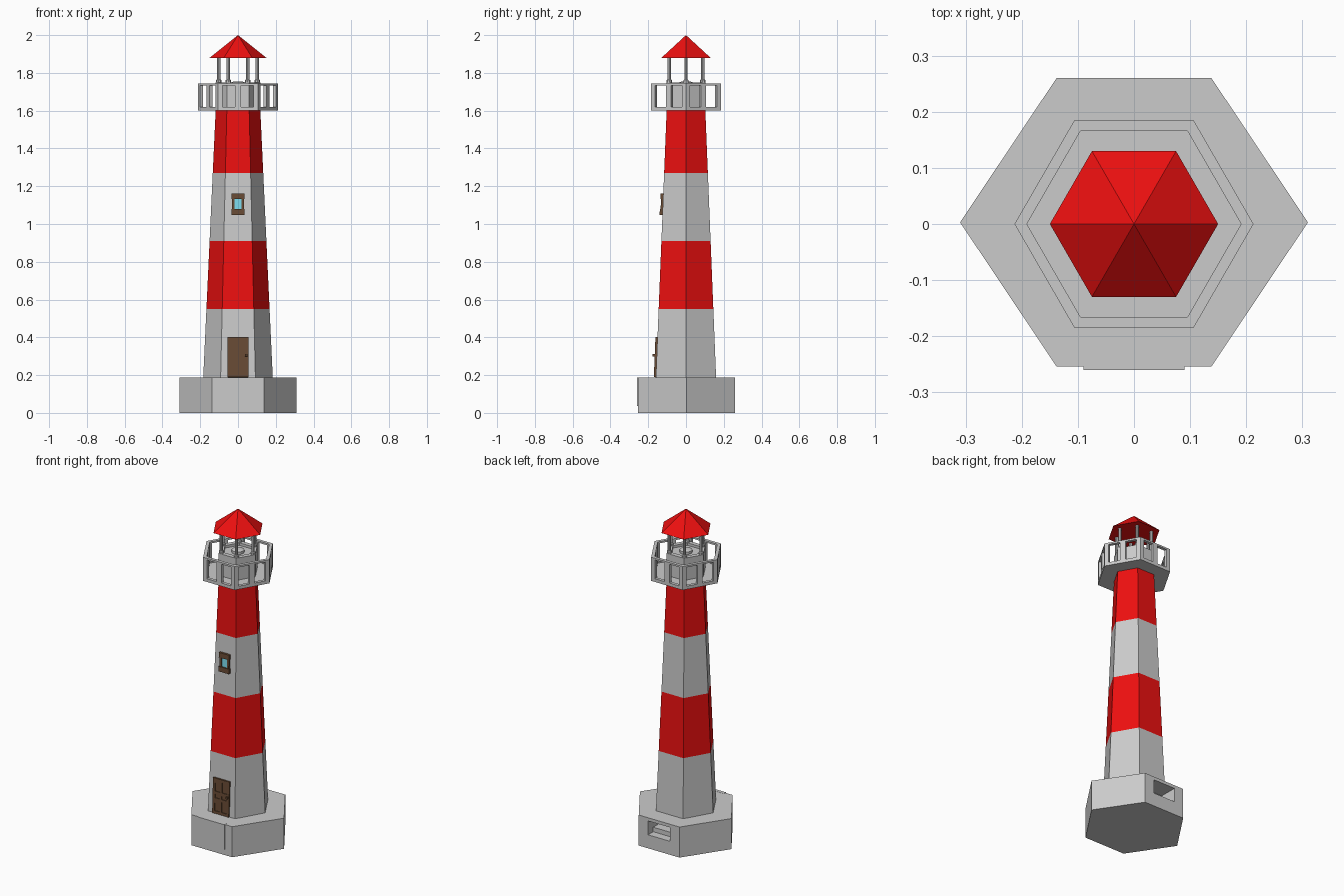
import bpy, bmesh
from math import pi, cos, sin, atan, sqrt
from mathutils import Matrix, Vector

if "Cube" in bpy.data.objects:
    bpy.data.objects.remove(bpy.data.objects["Cube"])


def material(name, rgb):
    m = bpy.data.materials.new(name)
    m.diffuse_color = (*rgb, 1)
    m.use_nodes = True
    m.node_tree.nodes["Principled BSDF"].inputs["Base Color"].default_value = m.diffuse_color
    return m


RED = material("red", (0.85, 0.005, 0.005))
BROWN = material("brown", (0.14, 0.07, 0.035))
BLUE = material("glass", (0.2, 0.7, 0.85))


def finish(name, bm, mat=None):
    bmesh.ops.recalc_face_normals(bm, faces=bm.faces)
    me = bpy.data.meshes.new(name)
    bm.to_mesh(me)
    bm.free()
    ob = bpy.data.objects.new(name, me)
    bpy.context.collection.objects.link(ob)
    if mat:
        me.materials.append(mat)
    return ob


def loft(name, rings, mat=None, n=6, at=(0, 0), closed=False):
    """Stack of n-sided rings given as (radius, z); closed makes a hollow ring."""
    bm = bmesh.new()
    loops = [[bm.verts.new((at[0] + r * cos(2 * pi * i / n), at[1] + r * sin(2 * pi * i / n), z))
              for i in range(n)] for r, z in rings]
    pairs = list(zip(loops, loops[1:]))
    if closed:
        pairs.append((loops[-1], loops[0]))
    else:
        bm.faces.new(loops[0])
        bm.faces.new(loops[-1])
    for a, b in pairs:
        for i in range(n):
            j = (i + 1) % n
            bm.faces.new((a[i], a[j], b[j], b[i]))
    bmesh.ops.remove_doubles(bm, verts=bm.verts, dist=1e-5)
    return finish(name, bm, mat)


def boxes(name, items, mat=None, xf=Matrix()):
    """Boxes as (center, size, z rotation), all moved by xf."""
    bm = bmesh.new()
    for c, s, rot in items:
        m = xf @ Matrix.Rotation(rot, 4, 'Z') @ Matrix.Translation(c) @ Matrix.Diagonal((*s, 1))
        bmesh.ops.create_cube(bm, size=1, matrix=m)
    return finish(name, bm, mat)


def cut(ob, cutter):
    mod = ob.modifiers.new("cut", 'BOOLEAN')
    mod.operation, mod.solver, mod.object = 'DIFFERENCE', 'EXACT', cutter
    cutter.hide_render = True
    dg = bpy.context.evaluated_depsgraph_get()
    me = bpy.data.meshes.new_from_object(ob.evaluated_get(dg))
    ob.modifiers.clear()
    ob.data = me
    bpy.data.objects.remove(cutter)


# plinth: stretched hexagon with an opening in the back
bm = bmesh.new()
outline = [(0.31, 0.003), (0.138, 0.26), (-0.138, 0.26), (-0.31, 0.003), (-0.138, -0.254), (0.138, -0.254)]
face = bm.faces.new([bm.verts.new((x, y, 0)) for x, y in outline])
up = bmesh.ops.extrude_face_region(bm, geom=[face])
bmesh.ops.translate(bm, vec=(0, 0, 0.187), verts=[v for v in up["geom"] if isinstance(v, bmesh.types.BMVert)])
plinth = finish("plinth", bm)
cut(plinth, boxes("back_cutter", [((0, 0.22, 0.125), (0.15, 0.14, 0.085), 0)]))
boxes("plinth_front_panel", [((0, -0.25, 0.112), (0.18, 0.02, 0.152), 0)])
boxes("back_opening_step", [((0, 0.18, 0.095), (0.15, 0.06, 0.03), 0)])

# tapering tower in four bands
levels = [0.187, 0.55, 0.91, 1.27, 1.6]


def radius(z):
    return 0.184 - 0.0465 * (z - 0.187)


for i, (a, b) in enumerate(zip(levels, levels[1:])):
    loft(f"tower_band_{i + 1}", [(radius(a), a), (radius(b), b)], RED if i % 2 else None)

# gallery: floor, and a railing with two openings per side
loft("gallery_floor", [(0.213, 1.6), (0.213, 1.615)])
railing = loft("gallery_railing", [(0.213, 1.61), (0.213, 1.745), (0.191, 1.745), (0.191, 1.61)], closed=True)
cut(railing, boxes("railing_cutter", [
    ((s * 0.049, -0.175, 1.677), (0.066, 0.08, 0.115), k * pi / 3) for k in range(6) for s in (-1, 1)]))

# lantern room: low drum with a shallow recess, posts and pointed roof
loft("lantern_base", [(0.118, 1.61), (0.118, 1.75), (0.088, 1.75), (0.088, 1.735)])
loft("lamp", [(0.035, 1.733), (0.035, 1.75), (0.02, 1.755)], n=12)
for k in range(6):
    p = (0.102 * cos(k * pi / 3), 0.102 * sin(k * pi / 3))
    loft(f"lantern_post_{k + 1}", [(0.014, 1.745), (0.014, 1.762), (0.009, 1.765), (0.009, 1.885)], n=8, at=p)
loft("roof", [(0.15, 1.88), (0.0, 2.0)], RED)


def wall(z):
    """Frame lying on the sloping front wall at height z."""
    return Matrix.Translation((0, -radius(z) * sqrt(3) / 2, z)) @ Matrix.Rotation(-atan(0.0403), 4, 'X')


# door with raised frame, cross rails and knob
zd = wall(0.295)
boxes("door", [((0, -0.001, 0), (0.108, 0.012, 0.213), 0)], BROWN, zd)
boxes("door_frame",
      [((s * 0.048, -0.007, 0), (0.016, 0.008, 0.213), 0) for s in (-1, 1)] +
      [((0, -0.007, z), (0.082, 0.008, 0.016), 0) for z in (-0.098, -0.02, 0.02, 0.098)] +
      [((0, -0.007, 0), (0.012, 0.008, 0.19), 0)], BROWN, zd)
boxes("door_knob", [((0.044, -0.016, 0.01), (0.012, 0.012, 0.012), 0)], BROWN, zd)

# window
zw = wall(1.105)
boxes("window_glass", [((0, -0.002, 0), (0.045, 0.008, 0.06), 0)], BLUE, zw)
boxes("window_frame",
      [((s * 0.025, -0.004, 0), (0.012, 0.014, 0.08), 0) for s in (-1, 1)] +
      [((0, -0.006, s * 0.042), (0.07, 0.018, 0.03), 0) for s in (-1, 1)], BROWN, zw)
